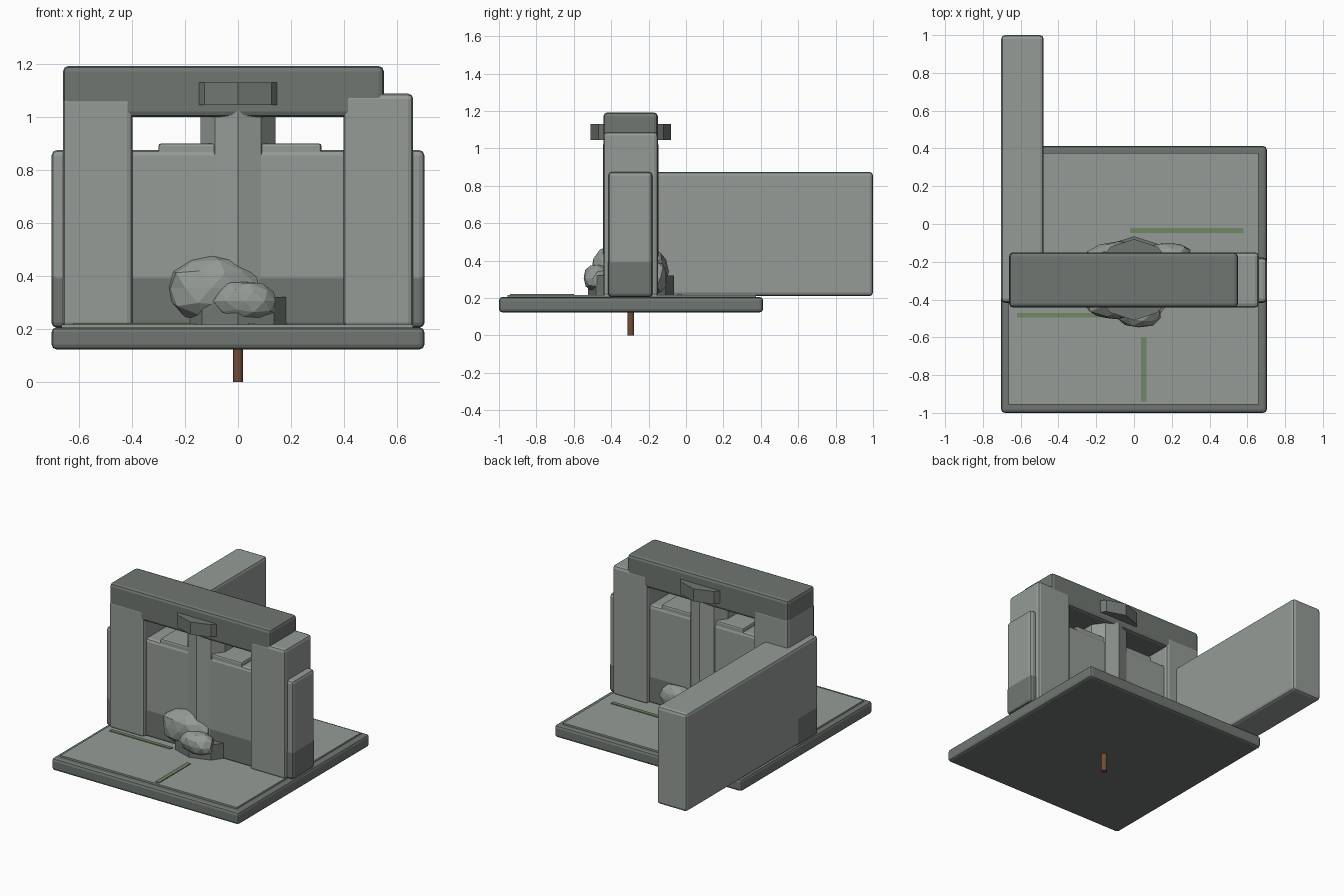
import bpy, bmesh, math, random
from mathutils import Vector

if "Cube" in bpy.data.objects:
    bpy.data.objects.remove(bpy.data.objects["Cube"])

# Stone and accent colours
STONE = (0.297, 0.33, 0.307, 1)
DARK = (0.16, 0.183, 0.167, 1)
MOSS = (0.16, 0.24, 0.13, 1)
BROWN = (0.16, 0.075, 0.035, 1)
MATS = {}


def finish(name, bm, color, bevel=0.0):
    me = bpy.data.meshes.new(name)
    bmesh.ops.recalc_face_normals(bm, faces=bm.faces)
    bm.to_mesh(me)
    bm.free()
    ob = bpy.data.objects.new(name, me)
    bpy.context.collection.objects.link(ob)
    if color not in MATS:
        MATS[color] = bpy.data.materials.new("paint")
        MATS[color].diffuse_color = color
    me.materials.append(MATS[color])
    if bevel:
        mod = ob.modifiers.new("bevel", 'BEVEL')
        mod.width = bevel
        mod.segments = 2
    return ob


def box(name, x, y, z, color=STONE, bevel=0.02):
    bm = bmesh.new()
    bmesh.ops.create_cube(bm, size=1)
    for v in bm.verts:
        v.co = Vector([(a + b) / 2 + c * (b - a) for (a, b), c in zip((x, y, z), v.co)])
    return finish(name, bm, color, bevel)


def prism(name, r, z0, z1, color=STONE, sides=10):
    # upright prism with one corner facing the front
    bm = bmesh.new()
    ring = [bm.verts.new((r * math.sin(2 * math.pi * i / sides),
                          -0.295 - r * math.cos(2 * math.pi * i / sides), z0))
            for i in range(sides)]
    face = bm.faces.new(ring)
    bottom = face.copy() if hasattr(face, "copy") else None
    ext = bmesh.ops.extrude_face_region(bm, geom=[face], use_keep_orig=True)
    for v in ext["geom"]:
        if isinstance(v, bmesh.types.BMVert):
            v.co.z = z1
    bmesh.ops.remove_doubles(bm, verts=bm.verts, dist=1e-5)
    return finish(name, bm, color)


def rock(name, centre, radii, seed):
    random.seed(seed)
    bm = bmesh.new()
    bmesh.ops.create_icosphere(bm, subdivisions=2, radius=1)
    for v in bm.verts:
        k = random.uniform(0.9, 1.06)
        v.co = Vector([c + r * k * p for c, r, p in zip(centre, radii, v.co)])
        v.co.z = max(v.co.z, 0.205)
    return finish(name, bm, STONE)


# Ground slab, its paved top and the peg below
box("base_slab", (-0.703, 0.703), (-1.0, 0.412), (0.123, 0.206), DARK, 0.018)
box("paving", (-0.665, 0.66), (-0.955, 0.375), (0.19, 0.217), STONE, 0)
prism("peg", 0.018, 0, 0.13, BROWN, 12)

# Gate: two pillars and an offset lintel
for side, s in (("left", -1), ("right", 1)):
    box(side + "_pillar", tuple(sorted((0.398 * s, 0.661 * s))),
        (-0.442, -0.15), (0.205, 1.075 if s < 0 else 1.088))
box("lintel", (-0.66, 0.55), (-0.441, -0.151), (1.0, 1.192), DARK)

# Filling wall, its dark base course and raised centre
box("cross_wall", (-0.703, 0.703), (-0.415, -0.18), (0.205, 0.875))
box("base_course", (-0.704, 0.704), (-0.417, -0.178), (0.205, 0.41), DARK)
box("raised_centre", (-0.30, 0.315), (-0.41, -0.185), (0.42, 0.90), STONE, 0.01)

# Long wing running back
box("back_wing", (-0.703, -0.478), (-0.405, 1.0), (0.21, 0.875))

# Ten-sided column with plinth and collar
prism("column", 0.148, 0.21, 1.02)
prism("plinth", 0.23, 0.21, 0.32, DARK)
prism("collar", 0.215, 1.045, 1.13, DARK)

# Rubble on both sides of the wall
rock("large_rubble", (-0.10, -0.41, 0.355), (0.18, 0.10, 0.125), 1)
rock("small_rubble", (0.025, -0.475, 0.305), (0.125, 0.075, 0.078), 2)
rock("back_rubble", (-0.08, -0.17, 0.34), (0.17, 0.075, 0.12), 3)
rock("back_small_rubble", (0.18, -0.155, 0.31), (0.12, 0.06, 0.09), 4)

# Moss-filled cracks
for i, (x, y) in enumerate([((-0.62, -0.16), (-0.495, -0.47)),
                            ((-0.02, 0.58), (-0.047, -0.022)),
                            ((0.037, 0.065), (-0.94, -0.60))]):
    box(f"moss_crack_{i + 1}", x, y, (0.21, 0.222), MOSS, 0)

for m in bpy.data.materials:
    if m.users and not m.is_grease_pencil:
        m.use_nodes = True
        m.node_tree.nodes["Principled BSDF"].inputs["Base Color"].default_value = m.diffuse_color
